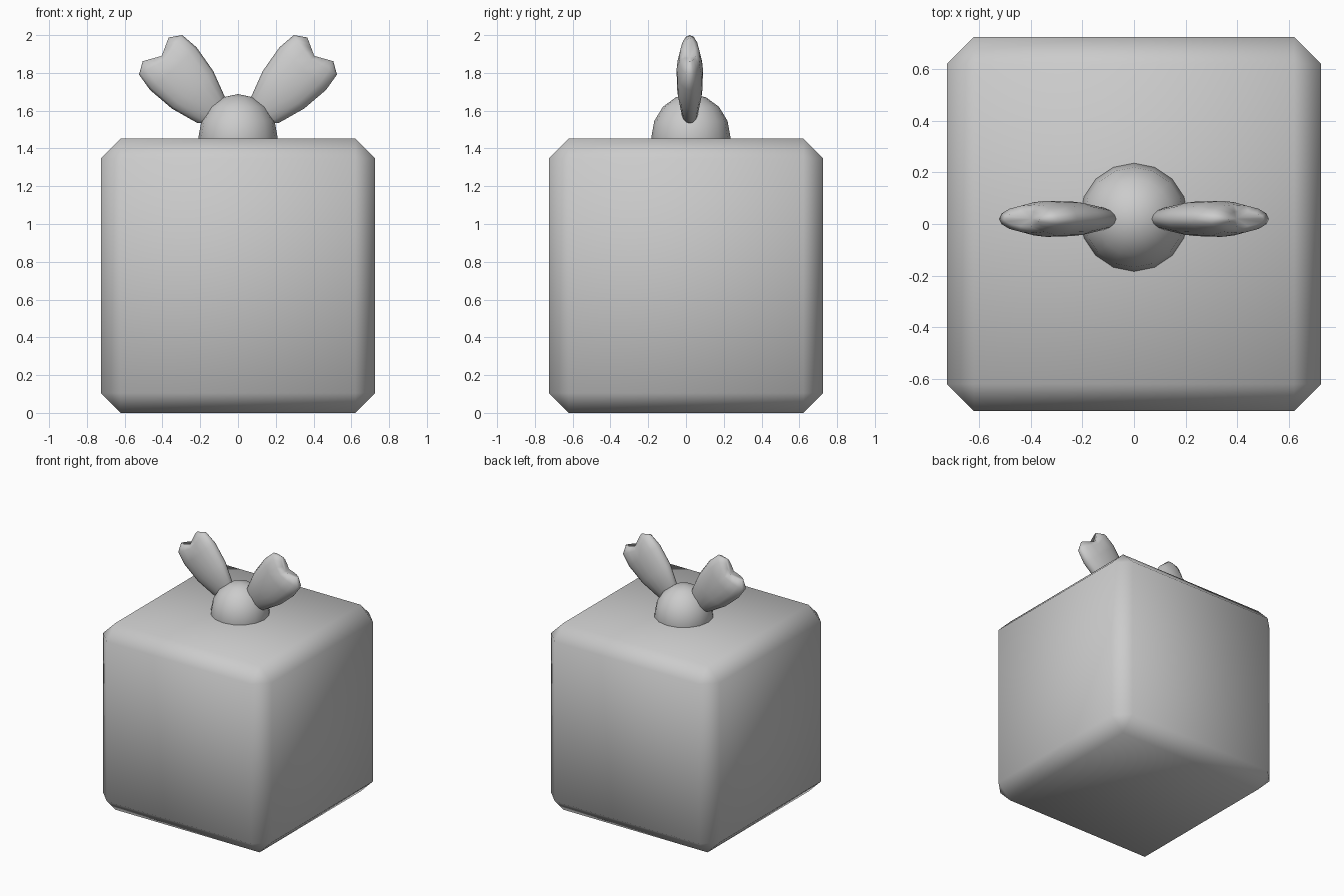
import bpy, bmesh
from math import sin, cos, pi
from mathutils import Vector

if "Cube" in bpy.data.objects:
    bpy.data.objects.remove(bpy.data.objects["Cube"])


def finish(name, bm):
    bmesh.ops.recalc_face_normals(bm, faces=bm.faces)
    for f in bm.faces:
        f.smooth = True
    me = bpy.data.meshes.new(name)
    bm.to_mesh(me)
    bm.free()
    ob = bpy.data.objects.new(name, me)
    bpy.context.scene.collection.objects.link(ob)
    return ob


# Gift box: chamfered cube with soft shading
SIZE = 1.452
bm = bmesh.new()
bmesh.ops.create_cube(bm, size=SIZE)
bmesh.ops.translate(bm, verts=bm.verts, vec=(0, 0, SIZE / 2))
bmesh.ops.bevel(bm, geom=bm.edges[:], offset=0.105, segments=1,
                affect='EDGES', profile=0.5)
finish("gift_box", bm)

# Bow knot: low-poly sphere half sunk in the lid
bm = bmesh.new()
bmesh.ops.create_uvsphere(bm, u_segments=16, v_segments=8, radius=0.21)
bmesh.ops.scale(bm, verts=bm.verts, vec=(1, 1, 1.1))
bmesh.ops.translate(bm, verts=bm.verts, vec=(0, 0.026, 1.457))
finish("bow_knot", bm)

# Bow loop: flattened leaf with a notched tip, lofted along a slanted axis
NOTCH = Vector((0.396, 0.02, 1.881))
ALONG = Vector((0.674, 0, 0.739))
ACROSS = Vector((-0.739, 0, 0.674))
THICK = Vector((0, 1, 0))
SEG = 16
# position at the rim, position at the middle, half width, half thickness
RINGS = [(0.059, 0.012, 0.093, 0.030),
         (0.020, -0.015, 0.155, 0.055),
         (-0.079, -0.085, 0.167, 0.070),
         (-0.230, -0.230, 0.148, 0.067),
         (-0.380, -0.380, 0.099, 0.045)]

bm = bmesh.new()
rows = []
for rim, mid, w, t in RINGS:
    row = []
    for i in range(SEG):
        a = 2 * pi * i / SEG
        s = mid + (rim - mid) * abs(cos(a))
        row.append(bm.verts.new(NOTCH + ALONG * s + ACROSS * (w * cos(a))
                                + THICK * (t * sin(a))))
    rows.append(row)
tip = bm.verts.new(NOTCH)
root = bm.verts.new(NOTCH - ALONG * 0.47)
for i in range(SEG):
    j = (i + 1) % SEG
    bm.faces.new((tip, rows[0][i], rows[0][j]))
    bm.faces.new((root, rows[-1][j], rows[-1][i]))
    for r0, r1 in zip(rows, rows[1:]):
        bm.faces.new((r0[i], r1[i], r1[j], r0[j]))
loops = finish("bow_loops", bm)
loops.modifiers.new("mirror", 'MIRROR').use_clip = False
